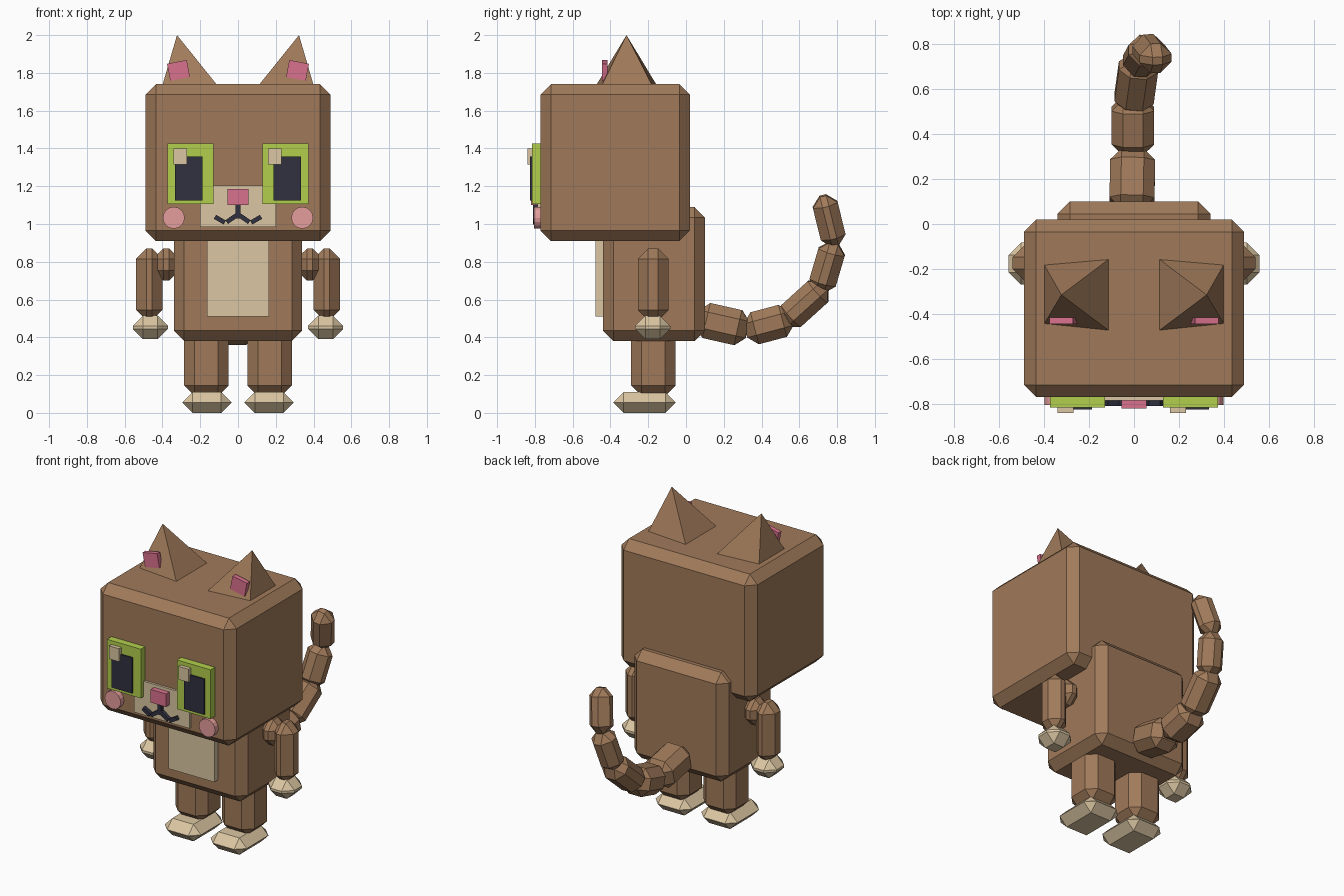
import bpy, bmesh, math
from mathutils import Vector, Matrix

cube = bpy.data.objects.get("Cube")
if cube:
    bpy.data.objects.remove(cube, do_unlink=True)


def material(name, *rgb):
    lin = [((c / 255 + 0.055) / 1.055) ** 2.4 for c in rgb] + [1]
    m = bpy.data.materials.new(name)
    m.use_nodes = True
    m.diffuse_color = lin
    m.node_tree.nodes["Principled BSDF"].inputs["Base Color"].default_value = lin
    return m


BROWN = material("brown fur", 160, 122, 90)
CREAM = material("cream fur", 219, 198, 162)
GREEN = material("green iris", 178, 207, 77)
DARK = material("dark navy", 49, 49, 64)
PINK = material("pink", 217, 114, 142)
BLUSH = material("blush", 228, 158, 156)
CHAMFER = 0.055


def add(name, bm, mat):
    mesh = bpy.data.meshes.new(name)
    bmesh.ops.recalc_face_normals(bm, faces=bm.faces)
    bm.to_mesh(mesh)
    bm.free()
    mesh.materials.append(mat)
    obj = bpy.data.objects.new(name, mesh)
    bpy.context.collection.objects.link(obj)
    return obj


def box(name, mat, x, y, z, chamfer=0, rot=None):
    """Box from (min, max) ranges, optionally chamfered and turned about its centre."""
    bm = bmesh.new()
    bmesh.ops.create_cube(bm, size=1)
    bmesh.ops.scale(bm, verts=bm.verts, vec=[r[1] - r[0] for r in (x, y, z)])
    obj = add(name, bm, mat)
    obj.location = [(r[0] + r[1]) / 2 for r in (x, y, z)]
    if rot:
        obj.rotation_euler = rot
    if chamfer:
        mod = obj.modifiers.new("chamfer", "BEVEL")
        mod.width, mod.segments, mod.limit_method = chamfer, 1, "NONE"
    return obj


def side_box(name, mat, s, x, y, z, chamfer=0, rot=None):
    """Box given for the model's left, mirrored when s is -1."""
    return box(name, mat, sorted((s * x[0], s * x[1])), y, z, chamfer, rot)


def bar(name, mat, a, b, width, depth, chamfer=0):
    """Box stretched between two points."""
    a, b = Vector(a), Vector(b)
    half = (b - a).length / 2
    obj = box(name, mat, (-width / 2, width / 2), (-depth / 2, depth / 2),
              (-half, half), chamfer)
    obj.location = (a + b) / 2
    d = (b - a).normalized()
    side = Vector((0, 1, 0)) if abs(d.y) < 0.01 else Vector((1, 0, 0))
    if abs(d.y) < 0.01:
        yv = side
        xv = yv.cross(d).normalized()
    else:
        yv = d.cross(side).normalized()
        xv = yv.cross(d)
    obj.rotation_euler = Matrix((xv, yv, d)).transposed().to_euler()
    return obj


# Head and body
box("head", BROWN, (-0.49, 0.49), (-0.77, 0.02), (0.91, 1.74), CHAMFER)
box("body", BROWN, (-0.34, 0.34), (-0.44, 0.10), (0.38, 1.09), CHAMFER)
box("belly_patch", CREAM, (-0.165, 0.165), (-0.48, -0.43), (0.51, 0.98))

# Muzzle, nose and mouth
box("muzzle", CREAM, (-0.2, 0.2), (-0.785, -0.76), (0.985, 1.205))
box("nose", PINK, (-0.055, 0.055), (-0.82, -0.78), (1.10, 1.185))
box("mouth_centre", DARK, (-0.013, 0.013), (-0.81, -0.78), (1.03, 1.10))

for s, side in ((1, "left"), (-1, "right")):
    # Limbs
    side_box(side + "_leg", BROWN, s, (0.05, 0.285), (-0.29, -0.055), (0.09, 0.45), CHAMFER)
    side_box(side + "_foot", CREAM, s, (0.035, 0.295), (-0.385, -0.055), (0, 0.11), 0.054)
    side_box(side + "_shoulder", BROWN, s, (0.31, 0.45), (-0.255, -0.095), (0.70, 0.87), CHAMFER)
    side_box(side + "_arm", BROWN, s, (0.40, 0.54), (-0.255, -0.092), (0.49, 0.87), CHAMFER)
    side_box(side + "_hand", CREAM, s, (0.37, 0.557), (-0.27, -0.083), (0.39, 0.515), CHAMFER)

    # Ear: a pyramid leaning outward, with a pink pad
    bm = bmesh.new()
    base = [bm.verts.new((s * x, y, 1.735)) for x, y in
            ((0.11, -0.475), (0.40, -0.445), (0.40, -0.18), (0.11, -0.155))]
    tip = bm.verts.new((s * 0.323, -0.315, 2.0))
    bm.faces.new(base)
    for i in range(4):
        bm.faces.new((base[i], base[(i + 1) % 4], tip))
    add(side + "_ear", bm, BROWN)
    side_box(side + "_inner_ear", PINK, s, (0.262, 0.368), (-0.445, -0.415),
             (1.767, 1.859), rot=(0, s * math.radians(11), 0))

    # Eye; both glints sit toward the same side
    side_box(side + "_iris", GREEN, s, (0.13, 0.373), (-0.815, -0.76), (1.105, 1.425))
    side_box(side + "_pupil", DARK, s, (0.187, 0.333), (-0.825, -0.81), (1.125, 1.357))
    gx = s * 0.25 - 0.055
    box(side + "_glint", CREAM, (gx - 0.036, gx + 0.036), (-0.84, -0.81), (1.315, 1.40))

    # Cheek disc
    bm = bmesh.new()
    bmesh.ops.create_cone(bm, cap_ends=True, segments=16, radius1=0.058, radius2=0.058, depth=0.045)
    cheek = add(side + "_cheek", bm, BLUSH)
    cheek.location = (s * 0.34, -0.782, 1.033)
    cheek.rotation_euler = (math.pi / 2, 0, 0)

    # Curled mouth strokes
    y = -0.795
    bar(side + "_mouth_inner", DARK, (s * 0.005, y, 1.048), (s * 0.06, y, 1.01), 0.024, 0.03)
    bar(side + "_mouth_outer", DARK, (s * 0.07, y, 1.008), (s * 0.122, y, 1.038), 0.024, 0.03)

# Tail: chamfered links along a rising curl
links = [
    ((-0.01, 0.06, 0.50), (-0.005, 0.325, 0.44), 0.20, 0.19),
    ((-0.005, 0.315, 0.435), (-0.005, 0.56, 0.50), 0.19, 0.175),
    ((-0.005, 0.52, 0.48), (0.025, 0.735, 0.675), 0.175, 0.155),
    ((0.02, 0.71, 0.645), (0.06, 0.785, 0.90), 0.155, 0.145),
    ((0.055, 0.79, 0.885), (0.105, 0.725, 1.15), 0.145, 0.135),
]
for i, (a, b, width, depth) in enumerate(links):
    bar("tail_link_%d" % (i + 1), BROWN, a, b, width, depth, 0.05)
